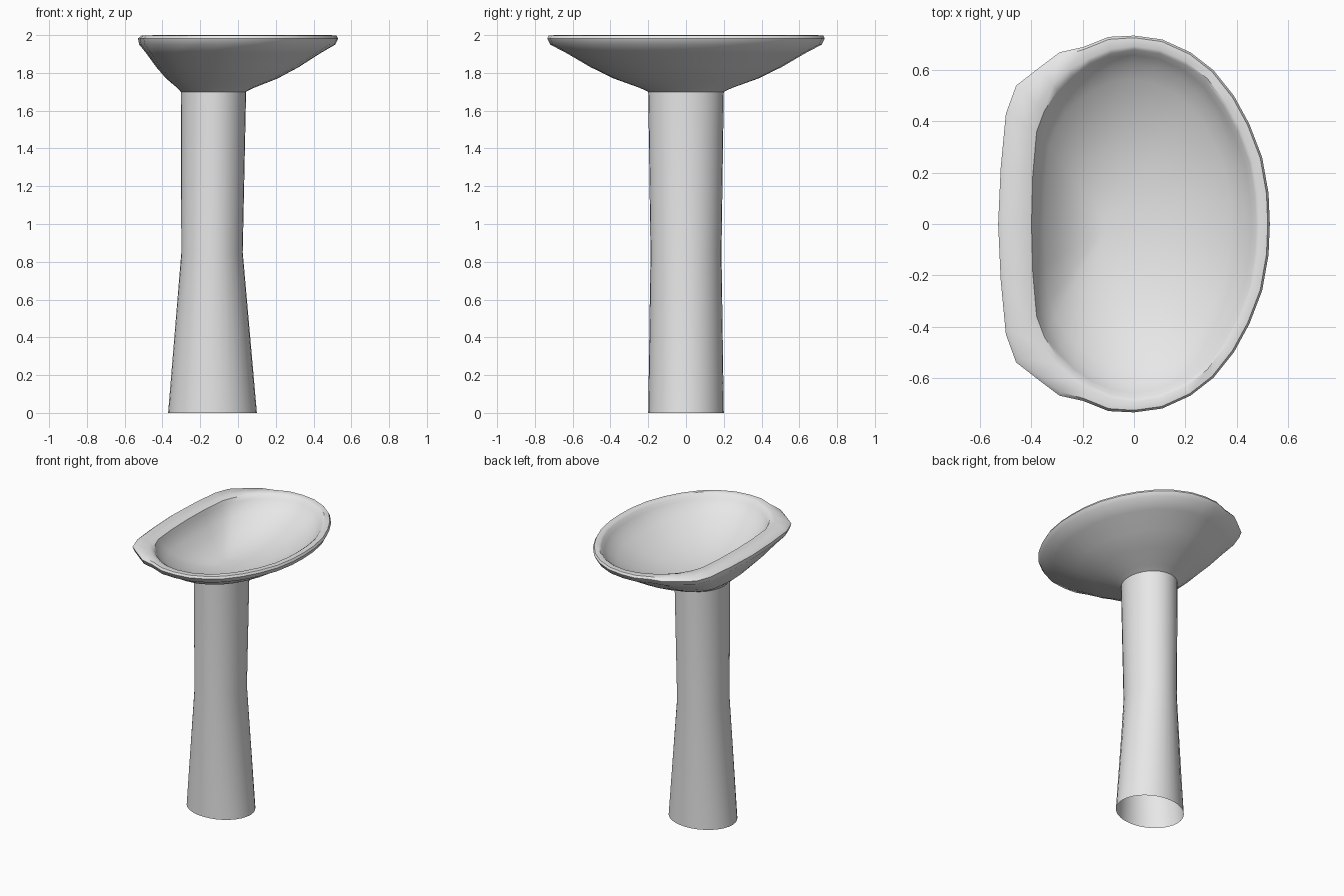
import bpy, bmesh
from math import sin, cos, pi, radians

cube = bpy.data.objects.get("Cube")
if cube:
    bpy.data.objects.remove(cube)

ceramic = bpy.data.materials.new("glazed_ceramic")
ceramic.use_nodes = True
ceramic.diffuse_color = (0.8, 0.8, 0.8, 1)
ceramic.node_tree.nodes["Principled BSDF"].inputs["Base Color"].default_value = (0.8, 0.8, 0.8, 1)


def mirrored(half):
    """Close a half outline by mirroring it across the y axis."""
    return half + [(x, -y) for x, y in half[-2:0:-1]]


def ellipse(cx, rx, ry, n=32):
    return [(cx + rx * cos(2 * pi * i / n), ry * sin(2 * pi * i / n)) for i in range(n)]


def blend(a, b, t):
    """Outline part way from a (t = 0) to b (t = 1)."""
    return [(p[0] + (q[0] - p[0]) * t, p[1] + (q[1] - p[1]) * t) for p, q in zip(a, b)]


def loft(name, sections, cap_end=False):
    """Skin a stack of (outline, z) sections, listed from bottom outside."""
    bm = bmesh.new()
    rings = [[bm.verts.new((x, y, z)) for x, y in pts] for pts, z in sections]
    for a, b in zip(rings, rings[1:]):
        n = len(a)
        for i in range(n):
            j = (i + 1) % n
            bm.faces.new((a[i], a[j], b[j], b[i]))
    if cap_end:
        bm.faces.new(rings[-1])
    mesh = bpy.data.meshes.new(name)
    bm.to_mesh(mesh)
    bm.free()
    obj = bpy.data.objects.new(name, mesh)
    bpy.context.collection.objects.link(obj)
    mesh.materials.append(ceramic)
    bpy.ops.object.select_all(action="DESELECT")
    obj.select_set(True)
    bpy.context.view_layer.objects.active = obj
    bpy.ops.object.shade_smooth_by_angle(angle=radians(42))
    return obj


# Rim outline with the squarer wall ledge on the -x side, and bowl opening
rim = mirrored([(.53, 0), (.525, .12), (.5, .26), (.45, .39), (.39, .5), (.31, .6),
                (.22, .67), (.11, .72), (0, .735), (-.1, .73), (-.2, .69), (-.29, .67),
                (-.37, .61), (-.46, .54), (-.5, .43), (-.52, .22), (-.53, 0)])
opening = mirrored([(.475, 0), (.47, .11), (.45, .24), (.405, .36), (.35, .46), (.28, .555),
                    (.2, .62), (.1, .665), (0, .68), (-.09, .665), (-.17, .63), (-.24, .58),
                    (-.3, .52), (-.35, .44), (-.38, .36), (-.395, .19), (-.4, 0)])
neck = ellipse(-.13, .173, .2)
drain = [(-.1, 0)] * len(rim)

# Basin: underside, rolled rim, then the bowl down to its floor
underside = [(0, 1.70), (.08, 1.72), (.34, 1.77), (.57, 1.83), (.81, 1.905), (.97, 1.95), (1, 1.982)]
bowl = [(.97, 1.965), (.92, 1.93), (.83, 1.89), (.65, 1.83), (.45, 1.785), (.22, 1.755), (.06, 1.75)]
sections = [(blend(neck, rim, t), z) for t, z in underside]
sections += [(blend(rim, opening, .15), 1.997), (blend(rim, opening, .75), 2.0), (opening, 1.99)]
sections += [(blend(drain, opening, t), z) for t, z in bowl]
loft("basin", sections, cap_end=True)

# Pedestal: waisted oval tube, open at the floor
loft("pedestal", [(ellipse(-.135, .235, .2), 0), (ellipse(-.1375, .1625, .188), .85),
                  (neck, 1.705)])
